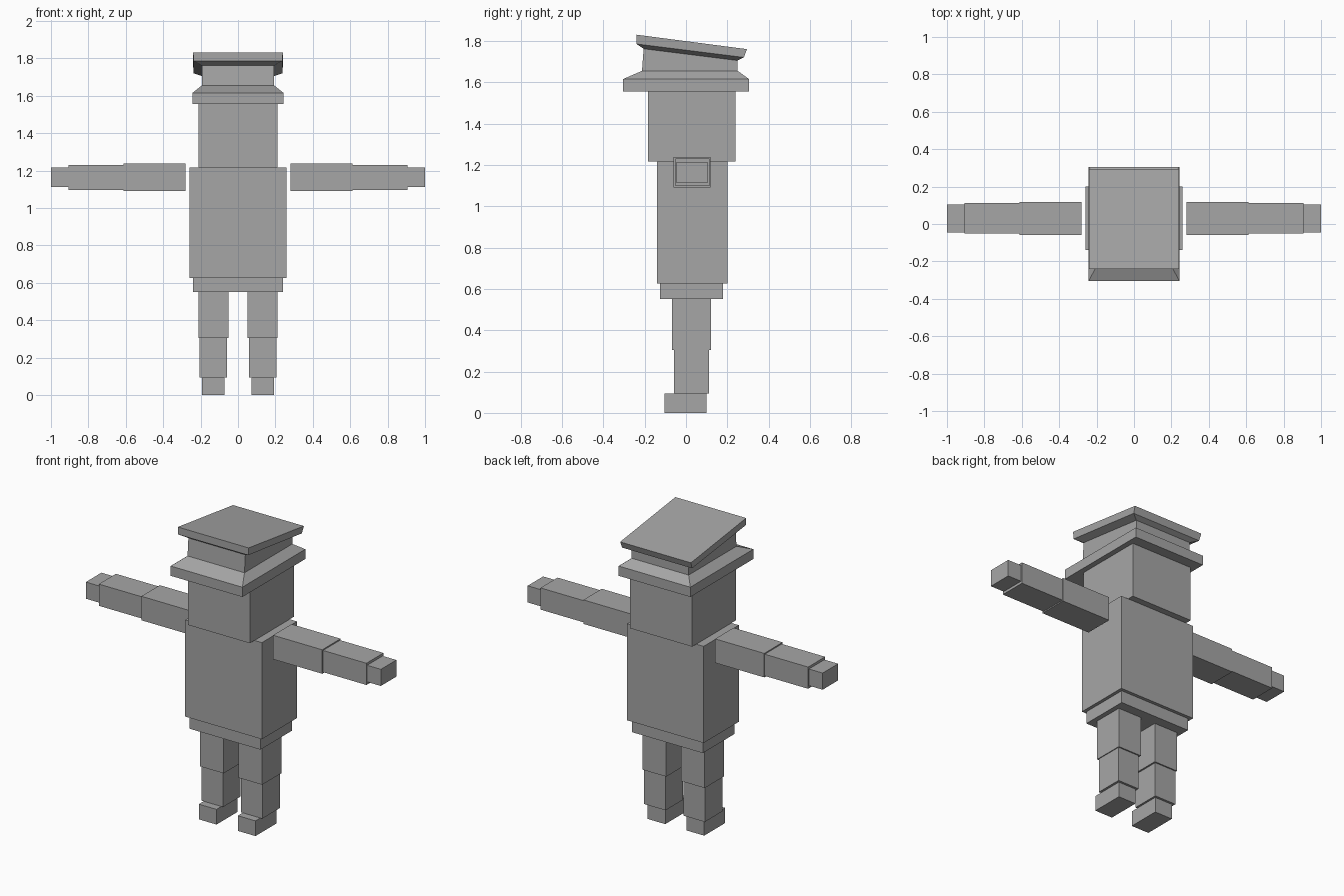
import bpy

if "Cube" in bpy.data.objects:
    bpy.data.objects.remove(bpy.data.objects["Cube"])

grey = bpy.data.materials.new("plain grey")
grey.diffuse_color = (0.38, 0.38, 0.38, 1)
grey.use_nodes = True
grey.node_tree.nodes["Principled BSDF"].inputs["Base Color"].default_value = grey.diffuse_color


def stack(name, rings):
    """Closed solid through rectangles (half_x, y0, y1, z at y0, z at y1), bottom to top."""
    verts, faces = [], []
    for hx, y0, y1, z0, z1 in rings:
        verts += [(-hx, y0, z0), (hx, y0, z0), (hx, y1, z1), (-hx, y1, z1)]
    for r in range(len(rings) - 1):
        for i in range(4):
            a, b = r * 4 + i, r * 4 + (i + 1) % 4
            faces.append((a, b, b + 4, a + 4))
    top = len(verts) - 4
    faces += [(3, 2, 1, 0), (top, top + 1, top + 2, top + 3)]
    mesh = bpy.data.meshes.new(name)
    mesh.from_pydata(verts, [], faces)
    mesh.materials.append(grey)
    ob = bpy.data.objects.new(name, mesh)
    bpy.context.collection.objects.link(ob)
    return ob


def box(name, x0, x1, y0, y1, z0, z1):
    ob = stack(name, [((x1 - x0) / 2, y0, y1, z, z) for z in (z0, z1)])
    ob.location.x = (x0 + x1) / 2
    return ob


# Body
box("pelvis", -0.24, 0.24, -0.125, 0.18, 0.55, 0.625)
box("torso", -0.26, 0.26, -0.14, 0.20, 0.625, 1.217)
box("head", -0.21, 0.21, -0.185, 0.24, 1.217, 1.555)

# Hat: brim, sloped shoulder, crown and tilted overhanging top
stack("hat", [
    (0.243, -0.305, 0.305, 1.555, 1.555),
    (0.243, -0.305, 0.305, 1.615, 1.615),
    (0.193, -0.213, 0.25, 1.655, 1.655),
    (0.193, -0.205, 0.25, 1.762, 1.705),
    (0.237, -0.24, 0.28, 1.785, 1.72),
    (0.24, -0.24, 0.295, 1.83, 1.76),
])

# Limbs, given for the +x side and mirrored
limbs = {
    "upper_arm": (0.28, 0.613, -0.06, 0.118, 1.09, 1.237),
    "forearm": (0.613, 0.907, -0.052, 0.113, 1.097, 1.23),
    "hand": (0.907, 1.0, -0.045, 0.105, 1.113, 1.215),
    "thigh": (0.05, 0.211, -0.067, 0.12, 0.305, 0.55),
    "shin": (0.06, 0.206, -0.058, 0.112, 0.093, 0.305),
    "foot": (0.072, 0.192, -0.105, 0.098, 0.0, 0.093),
}
for name, (x0, x1, *rest) in limbs.items():
    box("left_" + name, x0, x1, *rest)
    box("right_" + name, -x1, -x0, *rest)
